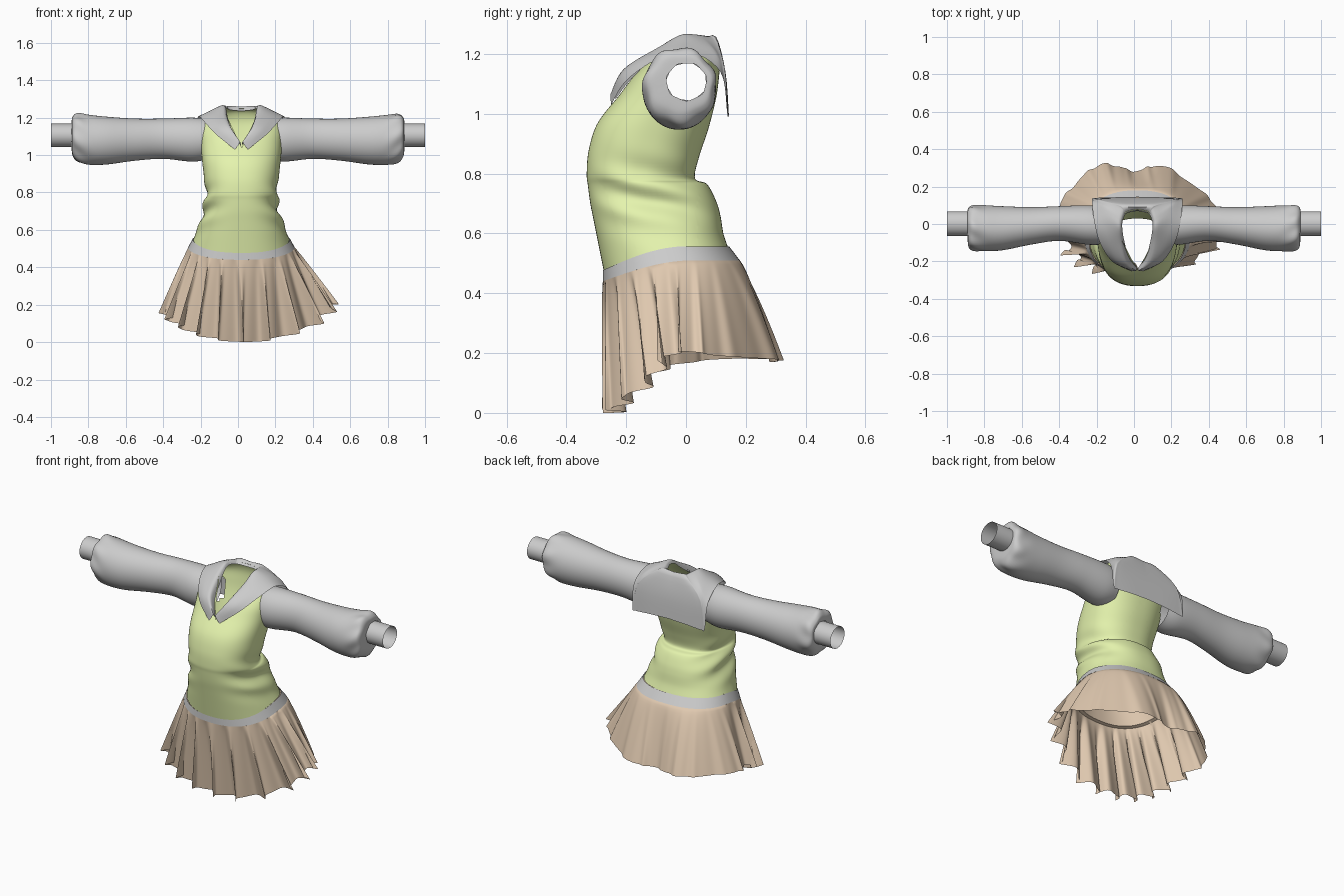
import bpy, bmesh, math
from math import sin, cos, pi

if "Cube" in bpy.data.objects:
    bpy.data.objects.remove(bpy.data.objects["Cube"])

CX = 0.018  # the garment hangs slightly off centre


def material(name, rgb):
    m = bpy.data.materials.new(name)
    m.diffuse_color = (*rgb, 1)
    m.use_nodes = True
    m.node_tree.nodes["Principled BSDF"].inputs["Base Color"].default_value = m.diffuse_color
    return m


GREEN = material("vest_green", (0.78, 0.90, 0.42))
TAN = material("skirt_tan", (0.74, 0.58, 0.43))


def spline(keys, t, loop=False):
    """Catmull-Rom through rows of numbers, t from 0 to 1."""
    n = len(keys)
    span = n if loop else n - 1
    u = t * span
    i = min(int(u), span - 1)
    f = u - i
    pick = (lambda k: keys[k % n]) if loop else (lambda k: keys[max(0, min(n - 1, k))])
    return [0.5 * (2 * b + (c - a) * f + (2 * a - 5 * b + 4 * c - d) * f * f
                   + (3 * b - a - 3 * c + d) * f ** 3)
            for a, b, c, d in zip(pick(i - 1), pick(i), pick(i + 1), pick(i + 2))]


def surface(name, rows, closed=True, mat=None, cut=None, planes=(), angle=50):
    """Skin a grid of points; planes add clean edges, cut(centre) removes faces for openings."""
    bm = bmesh.new()
    grid = [[bm.verts.new(p) for p in r] for r in rows]
    n = len(rows[0])
    for a, b in zip(grid, grid[1:]):
        for j in range(n if closed else n - 1):
            k = (j + 1) % n
            bm.faces.new((a[j], a[k], b[k], b[j]))
    for co, no in planes:
        bmesh.ops.bisect_plane(bm, geom=bm.verts[:] + bm.edges[:] + bm.faces[:],
                               plane_co=co, plane_no=no)
    if cut:
        gone = [f for f in bm.faces if cut(f.calc_center_median())]
        bmesh.ops.delete(bm, geom=gone, context='FACES')
    bmesh.ops.recalc_face_normals(bm, faces=bm.faces)
    me = bpy.data.meshes.new(name)
    bm.to_mesh(me)
    bm.free()
    ob = bpy.data.objects.new(name, me)
    bpy.context.collection.objects.link(ob)
    if mat:
        me.materials.append(mat)
    bpy.context.view_layer.objects.active = ob
    ob.select_set(True)
    bpy.ops.object.shade_smooth_by_angle(angle=math.radians(angle))
    ob.select_set(False)
    return ob


def spow(v, e):
    return math.copysign(abs(v) ** e, v)


def body_point(key, a):
    """Point on a tilted, rounded body section at angle a."""
    zf, zb, hw, yf, yb = key
    x = CX + hw * spow(cos(a), 0.85)
    y = (yf + yb) / 2 + (yb - yf) / 2 * spow(sin(a), 0.85)
    t = min(1, 1.5 * (y - yf) / (yb - yf))
    return x, y, zf + (zb - zf) * sin(t * pi / 2)


# Vest: front height, back height, half width, front y, back y
VEST = [(.475, .555, .257, -.275, .14), (.55, .60, .238, -.29, .125),
        (.64, .66, .217, -.308, .115), (.70, .71, .20, -.32, .10),
        (.76, .765, .192, -.328, .07), (.80, .785, .188, -.332, .03),
        (.88, .86, .197, -.325, .045), (.97, .95, .208, -.295, .075),
        (1.06, 1.05, .217, -.225, .10), (1.12, 1.12, .22, -.18, .11),
        (1.18, 1.18, .21, -.125, .113), (1.215, 1.225, .16, -.10, .10),
        (1.235, 1.25, .09, -.07, .075)]


def vest_row(t):
    row = []
    for j in range(96):
        a = 2 * pi * j / 96
        x, y, z = body_point(spline(VEST, t), a)
        # slanting creases at the waist, strongest at the sides
        fade = math.exp(-((z - .73) / .1) ** 2) * abs(cos(a)) ** 2.5
        w = .013 * fade * sin(z * 50 + 3 * sin(a) + (1 if x > 0 else 2.5))
        row.append((x + w * cos(a), y + w * sin(a), z))
    return row


SLOPE = .47  # spread of the V neck


def vest_cut(c):
    arm = abs(c.x - CX) > .15 and ((c.y + .005) / .088) ** 2 + ((c.z - 1.09) / .092) ** 2 < 1
    neck = c.y < 0 and abs(c.x - .02) < SLOPE * (c.z - 1.04)
    return arm or neck


surface("vest", [vest_row(i / 80) for i in range(81)], mat=GREEN, cut=vest_cut,
        planes=[((.02, 0, 1.04), (s, 0, -SLOPE)) for s in (-1, 1)])

# Waistband
BAND = [(.477, .557, .26, -.278, .144), (.44, .51, .285, -.278, .18)]
surface("waistband", [[body_point(spline(BAND, t / 3), 2 * pi * j / 96) for j in range(96)]
                      for t in range(4)])

# Skirt: hem points every 30 degrees, counted from the right side to the back
HEM = [(.51, -.04, .20), (.42, .12, .19), (.17, .305, .178), (0, .285, .17),
       (-.19, .315, .178), (-.39, .12, .18), (-.39, -.03, .16), (-.35, -.16, .11),
       (-.20, -.23, .035), (.02, -.24, .0), (.22, -.225, .025), (.42, -.13, .10)]
N = 480
# skirt top tucked inside the waistband
INNER = [(.535, .60, .215, -.265, .10), (.445, .515, .265, -.262, .163)]


def skirt_row(t):
    row = []
    for j in range(N):
        s = j / N
        a = 2 * pi * s
        top = body_point(BAND[1], a)
        hem = spline(HEM, s, True)
        back = max(0, sin(a))
        k = t ** (1 - .25 * back)
        x, y, z = [p + (q - p) * f for p, q, f in zip(top, hem, (k, k, t))]
        # deep pleats in front, nearly plain panels behind
        ph = 20 * a + 1.2 * sin(3 * a)
        front = min(1, max(0, (.35 - sin(a)) / .4))
        amp = (.006 + .032 * front) * t ** .8
        w = amp * sin(ph + .7 * sin(ph))
        sway = .7 * amp * cos(ph)
        row.append((x + w * cos(a) - sway * sin(a), y + w * sin(a) + sway * cos(a), max(0, z)))
    return row


tuck = [[body_point(k, 2 * pi * j / N) for j in range(N)] for k in INNER]
surface("pleated_skirt", tuck + [skirt_row(i / 24) for i in range(25)], mat=TAN)

# Sleeves and cuffs: x, front y, back y, bottom z, top z
SLEEVE = [(.17, -.11, .09, .975, 1.195), (.25, -.11, .10, .965, 1.20),
          (.40, -.09, .095, .98, 1.195), (.55, -.11, .09, .97, 1.195),
          (.70, -.14, .095, .95, 1.205), (.80, -.145, .10, .948, 1.215),
          (.86, -.14, .10, .965, 1.22), (.885, -.12, .088, 1.0, 1.20),
          (.89, -.065, .068, 1.045, 1.17)]
CUFF = [(.885, -.064, .068, 1.042, 1.168), (1.0, -.064, .068, 1.042, 1.168)]


def tube_row(key, side, crease):
    x, y0, y1, z0, z1 = key
    row = []
    for j in range(64):
        a = 2 * pi * j / 64
        g = crease * math.exp(-((x - .86) / .05) ** 2)
        r = 1 + g * sin(7 * a + 20 * x + side)
        row.append((side * x, (y0 + y1) / 2 + r * (y1 - y0) / 2 * cos(a),
                    (z0 + z1) / 2 + r * (z1 - z0) / 2 * sin(a)))
    return row


for label, side in (("left", -1), ("right", 1)):
    surface(label + "_sleeve", [tube_row(spline(SLEEVE, i / 56), side, .04) for i in range(57)])
    surface(label + "_cuff", [tube_row(spline(CUFF, i / 3), side, 0) for i in range(4)])

# Sailor collar: neck edge, roll, middle and outer edge, from back centre to front tip
COLLAR = [[(0, .07, 1.235), (0, .10, 1.255), (0, .132, 1.14), (0, .143, 1.0)],
          [(.05, .06, 1.24), (.06, .10, 1.258), (.12, .132, 1.14), (.12, .143, .995)],
          [(.065, .05, 1.243), (.085, .095, 1.257), (.19, .13, 1.15), (.215, .14, .988)],
          [(.07, .04, 1.245), (.09, .085, 1.255), (.205, .125, 1.16), (.238, .138, 1.0)],
          [(.08, .01, 1.25), (.10, .03, 1.265), (.18, .09, 1.215), (.242, .115, 1.14)],
          [(.08, -.03, 1.24), (.10, -.02, 1.263), (.17, .0, 1.235), (.23, .01, 1.207)],
          [(.07, -.09, 1.19), (.09, -.095, 1.22), (.15, -.10, 1.205), (.20, -.10, 1.18)],
          [(.045, -.18, 1.12), (.06, -.205, 1.15), (.10, -.21, 1.135), (.135, -.20, 1.11)],
          [(.002, -.235, 1.05), (.006, -.25, 1.07), (.018, -.252, 1.05), (.035, -.25, 1.03)]]


def collar_row(t):
    across = [spline([r[c] for r in COLLAR], t) for c in range(4)]
    return [spline(across, i / 12) for i in range(13)]


half = [collar_row(i / 48) for i in range(49)]
mirrored = [[(-x, y, z) for x, y, z in r] for r in half[:0:-1]]
collar = surface("sailor_collar", mirrored + half, closed=False)
collar.location.x = CX
